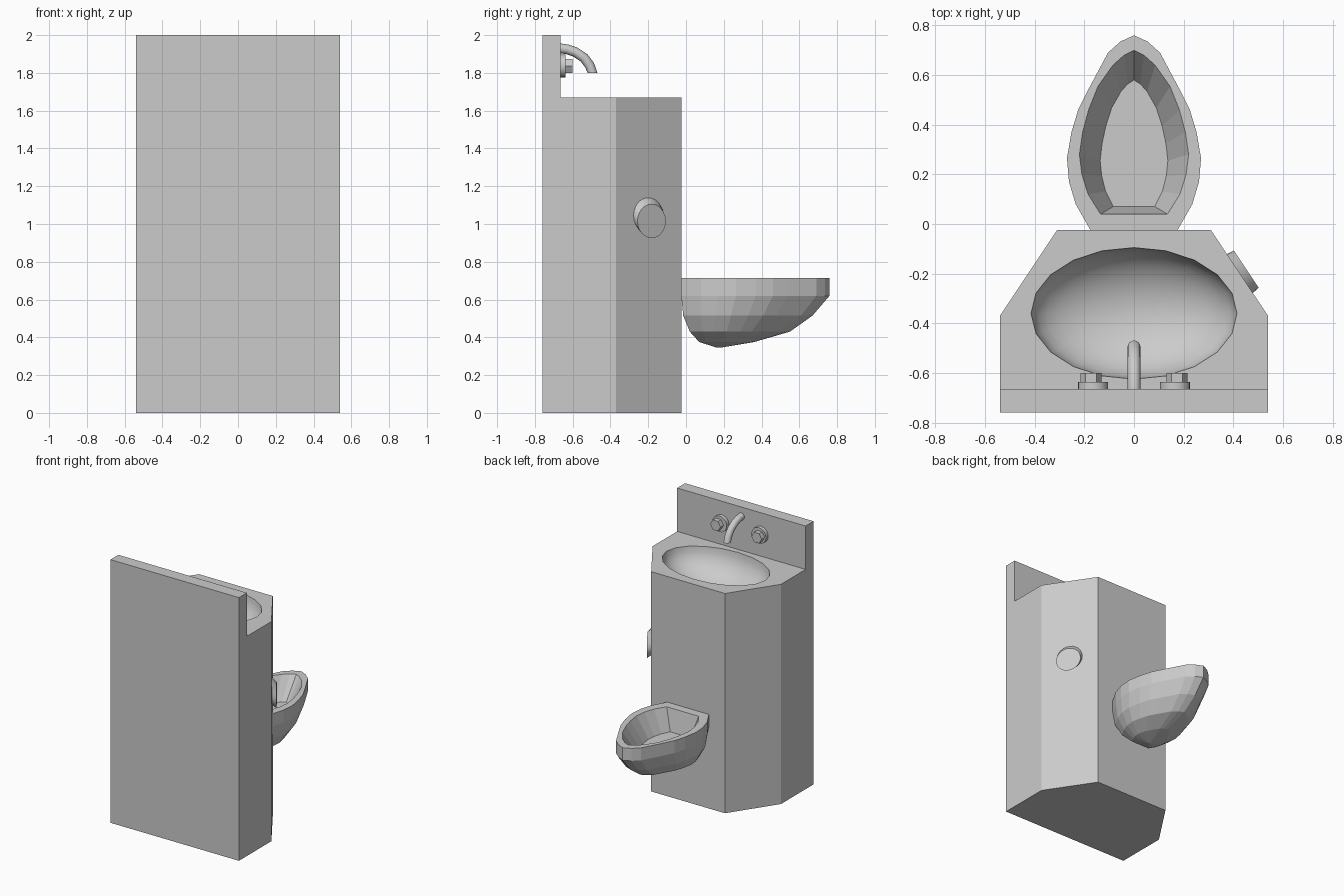
import bpy, bmesh, math
from mathutils import Vector

if "Cube" in bpy.data.objects:
    bpy.data.objects.remove(bpy.data.objects["Cube"])


def finish(bm, name, smooth=None):
    bmesh.ops.recalc_face_normals(bm, faces=bm.faces)
    me = bpy.data.meshes.new(name)
    bm.to_mesh(me)
    bm.free()
    ob = bpy.data.objects.new(name, me)
    bpy.context.collection.objects.link(ob)
    if smooth:
        bpy.ops.object.select_all(action='DESELECT')
        ob.select_set(True)
        bpy.context.view_layer.objects.active = ob
        bpy.ops.object.shade_smooth_by_angle(angle=math.radians(smooth))
    return ob


def loft(name, rings, smooth=None):
    """Skin a list of closed rings and cap both ends."""
    bm = bmesh.new()
    vs = [[bm.verts.new(p) for p in r] for r in rings]
    for a, b in zip(vs, vs[1:]):
        n = len(a)
        for i in range(n):
            j = (i + 1) % n
            bm.faces.new((a[i], a[j], b[j], b[i]))
    bm.faces.new(vs[0])
    bm.faces.new(vs[-1])
    return finish(bm, name, smooth)


def circle(c, r, n, u, v):
    return [Vector(c) + r * (math.cos(t) * Vector(u) + math.sin(t) * Vector(v))
            for t in (2 * math.pi * i / n for i in range(n))]


X, Z = (1, 0, 0), (0, 0, 1)

# cabinet with chamfered corners
plan = [(-.54, -.76), (.54, -.76), (.54, -.37), (.31, -.025), (-.31, -.025), (-.54, -.37)]
cabinet = loft("cabinet", [[(x, y, z) for x, y in plan] for z in (0, 1.67)])

# backsplash
back = [(-.54, -.76), (.54, -.76), (.54, -.665), (-.54, -.665)]
loft("backsplash", [[(x, y, z) for x, y in back] for z in (1.67, 2)])

# oval basin: open the cabinet top and hang a bowl from the hole
bm = bmesh.new()
bm.from_mesh(cabinet.data)
top = [f for f in bm.faces if all(v.co.z > 1.6 for v in f.verts)]
bmesh.ops.delete(bm, geom=top, context='FACES_ONLY')
rings = []
for k in range(9):
    a = math.radians(k * 10.5)
    s, z = math.cos(a), 1.67 - .22 * math.sin(a)
    rings.append([bm.verts.new((.415 * s * math.cos(t), -.36 + .265 * s * math.sin(t), z))
                  for t in (math.tau * i / 20 for i in range(20))])
for a, b in zip(rings, rings[1:]):
    for i in range(20):
        f = bm.faces.new((a[i], a[(i + 1) % 20], b[(i + 1) % 20], b[i]))
bm.faces.new(rings[-1])
rim = [e for e in bm.edges if e.is_boundary]
bmesh.ops.triangle_fill(bm, edges=rim, use_beauty=True, use_dissolve=True, normal=(0, 0, 1))
old = cabinet
cabinet = finish(bm, "cabinet_with_basin", 30)
bpy.data.objects.remove(old)

# toilet bowl: outer shell, rim and sloped inside
outer = [(.175, -.025), (.235, .08), (.262, .17), (.27, .265), (.252, .37), (.225, .46),
         (.185, .54), (.105, .69), (.055, .735), (0, .76)]
inner = [(.135, .04), (.185, .12), (.21, .20), (.22, .28), (.207, .37), (.183, .46),
         (.145, .555), (.085, .64), (.04, .68), (0, .70)]


def outline(half, z, sx=1, y0=None, y1=None):
    a, b = half[0][1], half[-1][1]
    y0, y1 = (a if y0 is None else y0), (b if y1 is None else y1)
    pts = half + [(-x, y) for x, y in half[-2::-1]]
    return [(x * sx, y0 + (y - a) / (b - a) * (y1 - y0), z) for x, y in pts]


loft("toilet_bowl", [
    outline(outer, .345, .02, .165, .18),
    outline(outer, .375, .42, .07, .36),
    outline(outer, .43, .72, .02, .55),
    outline(outer, .515, .91, -.015, .67),
    outline(outer, .62),
    outline(outer, .715),
    outline(inner, .715),
    outline(inner, .55, .62, .07, .58)])

# flush button on the right chamfer, leaning down
n = Vector((.832, .555, 0))
t = Vector((-.555, .832, 0))
c = Vector((.43, -.197, 1.05))
loft("flush_button", [circle(c - n * .01, .095, 24, t, Z),
                      circle(c + n * .027 - Vector((0, 0, .035)), .09, 24, t, Z)], 30)

# spout
path = [(-.67, 1.93), (-.63, 1.925), (-.585, 1.91), (-.54, 1.88), (-.51, 1.84), (-.495, 1.80)]
tube = []
for i, (y, z) in enumerate(path):
    p, q = path[max(i - 1, 0)], path[min(i + 1, len(path) - 1)]
    d = Vector((0, q[0] - p[0], q[1] - p[1])).normalized()
    if i == len(path) - 1:
        d = Vector((0, 0, -1))
    tube.append(circle((0, y, z), .026, 16, X, d.cross(Vector(X))))
loft("spout", tube, 40)

# taps: round flange with a hexagonal knob
for side, s in (("left", -1), ("right", 1)):
    x = .165 * s
    loft(side + "_tap_flange", [circle((x, y, 1.837), .061, 20, X, Z) for y in (-.67, -.637)], 30)
    loft(side + "_tap_knob", [circle((x + .008 * s, y, 1.837), .043, 6, X, Z) for y in (-.64, -.60)])
